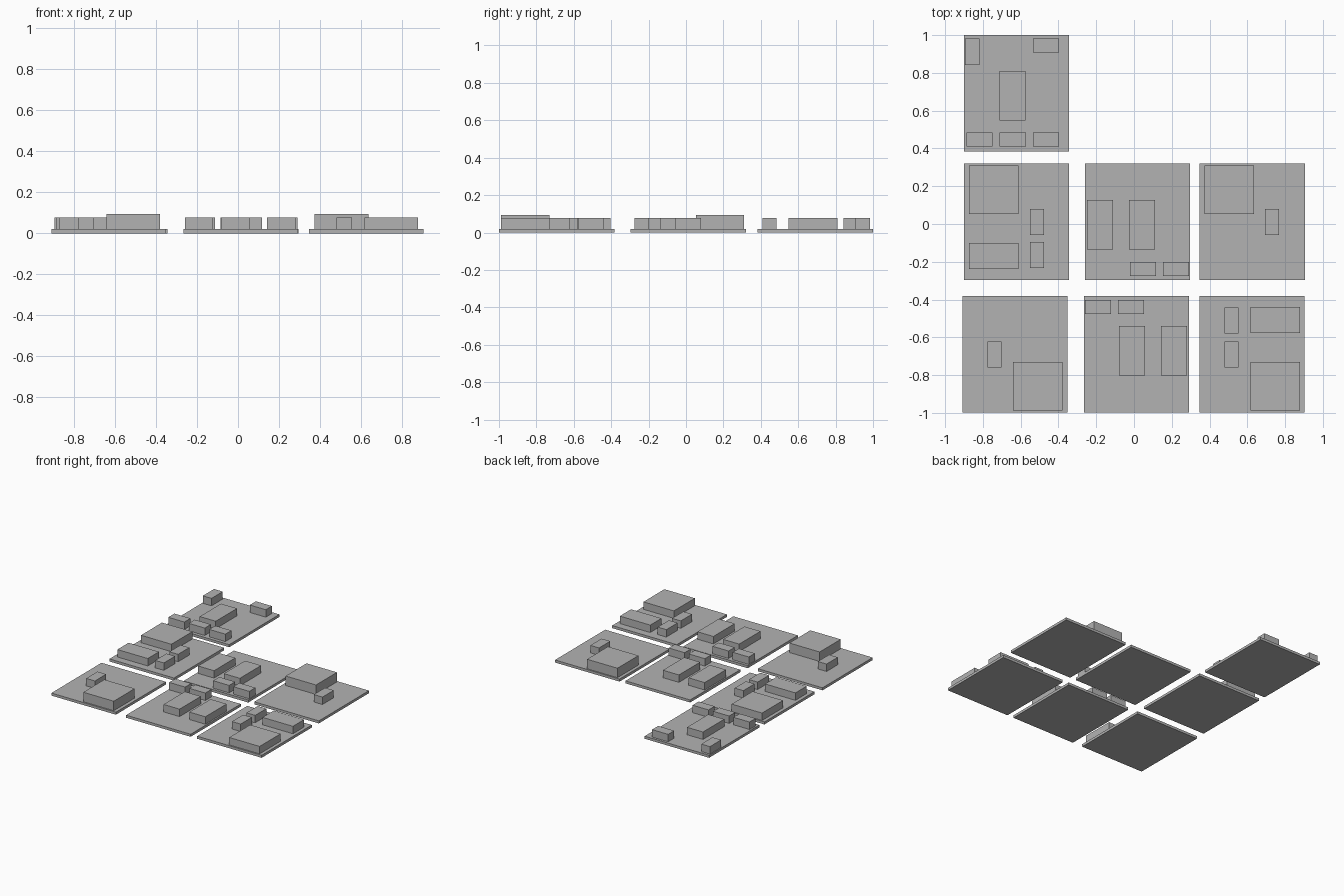
import bpy
import bmesh
from mathutils import Matrix, Vector

default_cube = bpy.data.objects.get("Cube")
if default_cube:
    bpy.data.objects.remove(default_cube, do_unlink=True)

# Single plain grey for everything
grey = bpy.data.materials.new("plain grey")
grey.use_nodes = True
grey_colour = (0.45, 0.45, 0.45, 1.0)
grey.diffuse_color = grey_colour
grey.node_tree.nodes["Principled BSDF"].inputs["Base Color"].default_value = grey_colour


def add_box(name, centre_x, centre_y, width, depth, bottom, top):
    """Axis-aligned box resting between two heights."""
    mesh = bpy.data.meshes.new(name)
    bm = bmesh.new()
    place = Matrix.Translation(Vector((centre_x, centre_y, (bottom + top) / 2)))
    scale = Matrix.Diagonal(Vector((width, depth, top - bottom, 1)))
    bmesh.ops.create_cube(bm, size=1, matrix=place @ scale)
    bm.to_mesh(mesh)
    bm.free()
    mesh.materials.append(grey)
    box = bpy.data.objects.new(name, mesh)
    bpy.context.collection.objects.link(box)
    return box


PLATE_WIDTH, PLATE_DEPTH, PLATE_TOP = 0.556, 0.617, 0.02
LOW, TALL = 0.078, 0.094

# Footprint and roof height for each kind of building
KINDS = {
    "narrow_shed": (0.075, 0.138, LOW),
    "wide_shed": (0.138, 0.075, LOW),
    "long_house": (0.138, 0.262, LOW),
    "wide_house": (0.262, 0.138, LOW),
    "square_hall": (0.262, 0.258, LOW),
    "tall_hall": (0.262, 0.258, TALL),
}

# Each plot: plate centre, then the buildings standing on it
PLOTS = {
    "back_right": ((-0.622, 0.692), [
        ("narrow_shed", -0.856, 0.912), ("wide_shed", -0.465, 0.945),
        ("long_house", -0.644, 0.678), ("wide_shed", -0.818, 0.447),
        ("wide_shed", -0.642, 0.447), ("wide_shed", -0.465, 0.447)]),
    "middle_right": ((-0.622, 0.012), [
        ("square_hall", -0.742, 0.182), ("wide_house", -0.742, -0.169),
        ("narrow_shed", -0.513, 0.011), ("narrow_shed", -0.513, -0.164)]),
    "middle_centre": ((0.018, 0.012), [
        ("long_house", -0.18, -0.005), ("long_house", 0.042, -0.005),
        ("wide_shed", 0.048, -0.239), ("wide_shed", 0.222, -0.239)]),
    "middle_left": ((0.626, 0.012), [
        ("tall_hall", 0.504, 0.182), ("narrow_shed", 0.731, 0.011)]),
    "front_right": ((-0.631, -0.69), [
        ("tall_hall", -0.51, -0.859), ("narrow_shed", -0.739, -0.69)]),
    "front_centre": ((0.013, -0.69), [
        ("wide_shed", -0.19, -0.44), ("wide_shed", -0.016, -0.44),
        ("long_house", -0.011, -0.671), ("long_house", 0.211, -0.671)]),
    "front_left": ((0.625, -0.69), [
        ("narrow_shed", 0.517, -0.512), ("narrow_shed", 0.517, -0.69),
        ("wide_house", 0.747, -0.509), ("square_hall", 0.747, -0.859)]),
}

for plot, ((plate_x, plate_y), buildings) in PLOTS.items():
    # Ground plate
    add_box(plot + "_plate", plate_x, plate_y, PLATE_WIDTH, PLATE_DEPTH, 0, PLATE_TOP)
    # Buildings
    for kind, x, y in buildings:
        width, depth, roof = KINDS[kind]
        add_box(plot + "_" + kind, x, y, width, depth, PLATE_TOP, roof)
